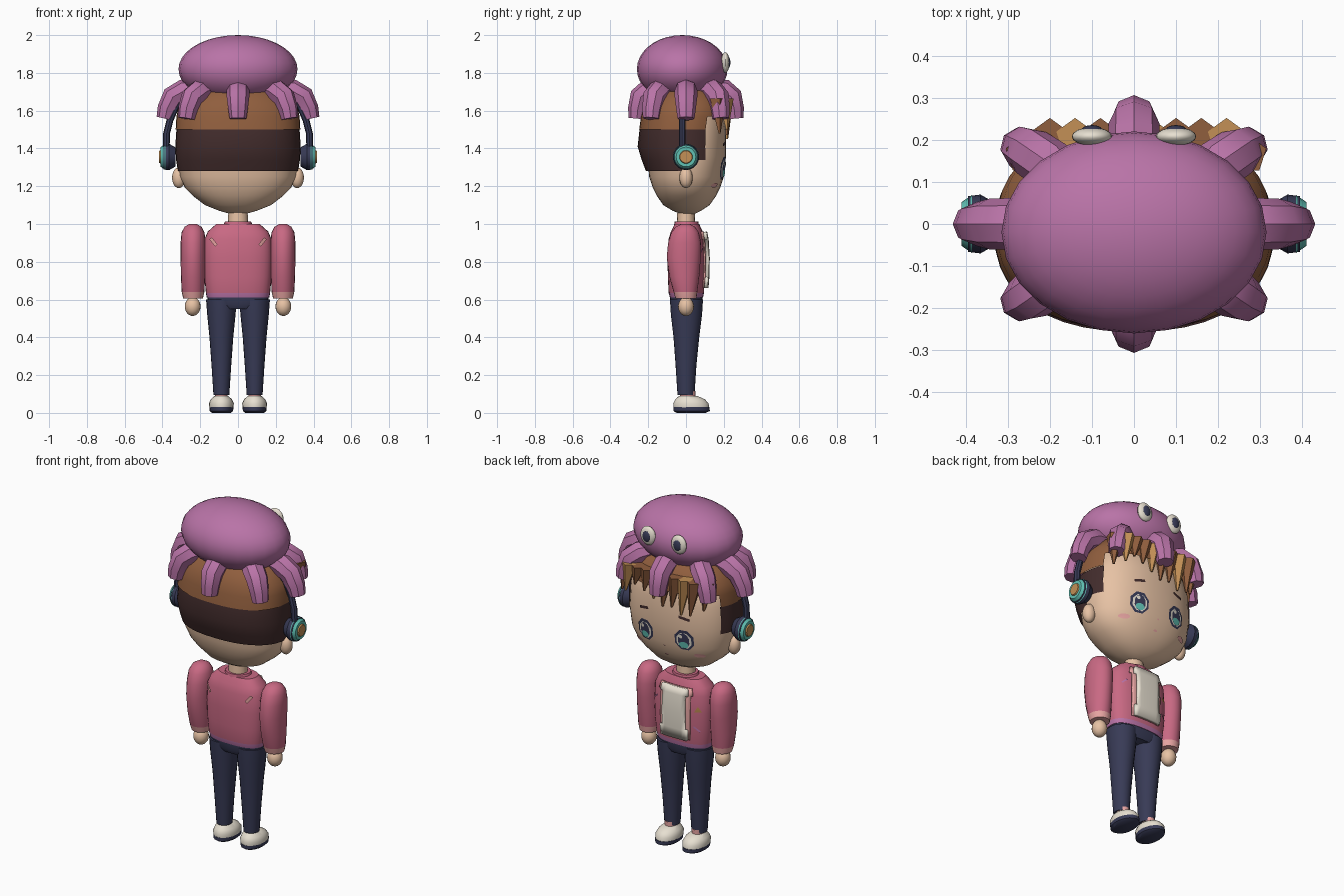
import bpy, bmesh, math
from mathutils import Vector

if "Cube" in bpy.data.objects:
    bpy.data.objects.remove(bpy.data.objects["Cube"])


def mat(name, r, g, b):
    m = bpy.data.materials.new(name)
    m.diffuse_color = (r ** 2.2, g ** 2.2, b ** 2.2, 1)
    m.use_nodes = True
    m.node_tree.nodes["Principled BSDF"].inputs["Base Color"].default_value = m.diffuse_color
    return m


PURPLE = mat("purple", .72, .45, .65)
PINK = mat("rose pink", .78, .41, .51)
PALE = mat("pale pink", .92, .65, .64)
NAVY = mat("navy", .23, .24, .34)
SKIN = mat("skin", .92, .77, .65)
BROWN = mat("brown", .56, .37, .25)
DARK = mat("dark brown", .27, .19, .19)
WHITE = mat("warm white", .92, .89, .83)
TEAL = mat("teal", .38, .75, .70)
TAN = mat("tan", .76, .56, .34)


def finish(ob, angle=40):
    bpy.ops.object.select_all(action='DESELECT')
    ob.select_set(True)
    bpy.context.view_layer.objects.active = ob
    bpy.ops.object.shade_smooth_by_angle(angle=math.radians(angle))
    return ob


def from_bmesh(name, bm, *mats, angle=40):
    me = bpy.data.meshes.new(name)
    bm.to_mesh(me)
    bm.free()
    for m in mats:
        me.materials.append(m)
    ob = bpy.data.objects.new(name, me)
    bpy.context.collection.objects.link(ob)
    return finish(ob, angle)


def rings(name, sections, mats, n=24, p=2.0, keep=None, rule=None, cx=0, thick=0):
    """Loft of rounded cross-sections (z, half width, back y, front y)."""
    bm = bmesh.new()
    loops = []
    for z, rx, y0, y1 in sections:
        loop = []
        for i in range(n):
            a = 2 * math.pi * i / n
            c, s = math.cos(a), math.sin(a)
            x = math.copysign(abs(c) ** (2 / p), c) * rx
            y = math.copysign(abs(s) ** (2 / p), s) * (y1 - y0) / 2
            loop.append(bm.verts.new((cx + x, (y0 + y1) / 2 + y, z)))
        loops.append(loop)
    for a, b in zip(loops, loops[1:]):
        for i in range(n):
            j = (i + 1) % n
            bm.faces.new((a[i], a[j], b[j], b[i]))
    if keep:
        out = [f for f in bm.faces if not keep(f.calc_center_median())]
        bmesh.ops.delete(bm, geom=out, context='FACES')
    else:
        bm.faces.new(loops[0][::-1])
        bm.faces.new(loops[-1])
    if rule:
        for f in bm.faces:
            f.material_index = rule(f.calc_center_median())
    ob = from_bmesh(name, bm, *mats)
    if thick:
        mod = ob.modifiers.new("thickness", 'SOLIDIFY')
        mod.thickness = thick
    return ob


def ball(name, loc, scale, m, seg=16):
    bm = bmesh.new()
    bmesh.ops.create_uvsphere(bm, u_segments=seg, v_segments=seg * 3 // 4, radius=1)
    for v in bm.verts:
        v.co = Vector(v.co[i] * scale[i] + loc[i] for i in range(3))
    return from_bmesh(name, bm, m)


def tube(name, pts, radii, m):
    cu = bpy.data.curves.new(name, 'CURVE')
    cu.dimensions = '3D'
    cu.bevel_depth, cu.bevel_resolution, cu.use_fill_caps = 1, 2, True
    sp = cu.splines.new('POLY')
    sp.points.add(len(pts) - 1)
    for q, co, r in zip(sp.points, pts, radii):
        q.co, q.radius = (*co, 1), r
    cu.materials.append(m)
    ob = bpy.data.objects.new(name, cu)
    bpy.context.collection.objects.link(ob)
    bpy.ops.object.select_all(action='DESELECT')
    ob.select_set(True)
    bpy.context.view_layer.objects.active = ob
    bpy.ops.object.convert(target='MESH')
    return finish(bpy.context.object)


def disc_x(name, x0, x1, z, r0, r1, m):
    """Round drum lying along x."""
    bm = bmesh.new()
    bmesh.ops.create_cone(bm, cap_ends=True, segments=20, radius1=r0, radius2=r1, depth=1)
    for v in bm.verts:
        v.co = Vector((x0 + (v.co.z + .5) * (x1 - x0), v.co.y, z + v.co.x))
    bmesh.ops.recalc_face_normals(bm, faces=bm.faces)
    return from_bmesh(name, bm, m)


# head
HEAD = [(1.05, .03, -.02, .04), (1.07, .10, -.07, .08), (1.10, .175, -.12, .125),
        (1.15, .24, -.155, .16), (1.19, .28, -.175, .18), (1.25, .308, -.195, .20),
        (1.36, .322, -.205, .212), (1.5, .312, -.205, .212), (1.62, .27, -.18, .19),
        (1.7, .15, -.1, .1)]
rings("head", HEAD, [SKIN], 40, 2.3)
rings("neck", [(.97, .055, -.05, .05), (1.09, .05, -.045, .045)], [SKIN], 16)


def face_y(x, z):
    for a, b in zip(HEAD, HEAD[1:]):
        if a[0] <= z <= b[0]:
            t = (z - a[0]) / (b[0] - a[0])
            _, rx, y0, y1 = (u + (v - u) * t for u, v in zip(a, b))
            return (y0 + y1) / 2 + (y1 - y0) / 2 * (1 - abs(x / rx) ** 2.3) ** (1 / 2.3)


def torso_y(x, z):
    return .098 * (1 - abs(x / .18) ** 2.6) ** (1 / 2.6)


def plate(name, x, z, w, h, m, lift, n=12, tilt=0, surf=face_y, side=1):
    """Thin painted patch following a surface."""
    bm = bmesh.new()

    def put(dx, dz):
        px, pz = x + dx * math.cos(tilt) - dz * math.sin(tilt), z + dx * math.sin(tilt) + dz * math.cos(tilt)
        return bm.verts.new((px, side * (surf(px, pz) + lift), pz))
    c = put(0, 0)
    ring = [put(w * math.cos(a), h * math.sin(a)) for a in
            [2 * math.pi * (i + .5) / n for i in range(n)]]
    for i in range(n):
        f = bm.faces.new((c, ring[i], ring[i - 1]))
        f.normal_update()
        if f.normal.y * side < 0:
            f.normal_flip()
    return from_bmesh(name, bm, m)


# facial features
for s in (1, -1):
    plate("eye_outline", s * .125, 1.295, .058, .064, NAVY, .004, 8)
    plate("eye_white", s * .125, 1.292, .045, .05, WHITE, .006, 8)
    plate("iris", s * .125, 1.292, .033, .047, NAVY, .008, 10)
    plate("iris_glow", s * .125, 1.268, .027, .02, TEAL, .010, 10)
    plate("eye_shine", s * .125 + .014, 1.318, .011, .011, WHITE, .011, 8)
    plate("eyebrow", s * .13, 1.425, .045, .011, DARK, .005, 4, -s * .2)
    plate("cheek_blush", s * .195, 1.205, .03, .013, PALE, .005, 10)
    ball("ear", (s * .313, 0, 1.245), (.036, .035, .055), SKIN)
plate("nose", 0, 1.235, .006, .005, PALE, .005, 6)
plate("mouth", 0, 1.175, .014, .006, PALE, .005, 6)

# hair: dark sides and back, brown cap, pointed fringe
rings("hair_back", [(1.28, .318, -.212, .2), (1.34, .328, -.235, .215), (1.41, .332, -.256, .22),
                    (1.5, .326, -.246, .22)], [DARK], 40, 2.3,
      keep=lambda c: c.y < .1 and (c.z > 1.37 or c.y < 0))
rings("hair_cap", [(1.5, .330, -.248, .215), (1.57, .326, -.238, .225), (1.62, .315, -.225, .225),
                   (1.7, .25, -.18, .18), (1.74, .1, -.1, .1)], [BROWN], 40, 2.4,
      keep=lambda c: c.y < .1 or c.z > 1.57)
for i, (x, tip) in enumerate([(.27, 1.48), (.22, 1.50), (.16, 1.55), (.10, 1.53), (.04, 1.50), (-.02, 1.47),
                              (-.08, 1.48), (-.14, 1.45), (-.20, 1.46), (-.26, 1.49)]):
    bm = bmesh.new()
    bmesh.ops.create_cone(bm, cap_ends=True, segments=5, radius1=.006, radius2=.047, depth=1)
    for v in bm.verts:
        t = v.co.z + .5
        v.co = Vector((x + v.co.x + (1 - t) * .02, v.co.y + (.205 if abs(x) < .24 else .165) + (1 - t) * .012,
                       tip + t * (1.665 - tip)))
    from_bmesh("fringe_lock", bm, TAN if i % 3 == 1 else BROWN, angle=20)

# octopus hat
ball("hat_body", (0, -.02, 1.82), (.315, .24, .18), PURPLE, 24)
for k in range(8):
    c, s = math.cos(k * math.pi / 4), math.sin(k * math.pi / 4)
    path = [(.2, .12, 1.72), (.285, .2, 1.705), (.345, .24, 1.672), (.375, .255, 1.61), (.387, .26, 1.558)]
    tube("hat_tentacle", [(a * c, b * s, z) for a, b, z in path], [.05, .062, .06, .052, .045], PURPLE)
for s in (1, -1):
    ball("hat_eye", (s * .1, .208, 1.855), (.048, .022, .055), WHITE)
    ball("hat_pupil", (s * .1, .222, 1.855), (.026, .013, .033), NAVY)

# headphones
band = [(.38, 1.4), (.378, 1.48), (.36, 1.55), (.325, 1.63), (.25, 1.7), (.1, 1.75)]
band = band + [(-x, z) for x, z in band[::-1]]
tube("headphone_band", [(x, -.02, z) for x, z in band], [.018] * len(band), NAVY)
for s in (1, -1):
    disc_x("headphone_cushion", s * .33, s * .365, 1.355, .05, .07, NAVY)
    disc_x("headphone_cup", s * .365, s * .395, 1.355, .07, .066, NAVY)
    disc_x("headphone_shell", s * .385, s * .41, 1.355, .069, .052, TEAL)
    disc_x("headphone_badge", s * .408, s * .417, 1.355, .036, .032, TAN)

# sweater, open front and shirt
BODY = [(.61, .165, -.085, .09), (.635, .17, -.092, .095), (.72, .178, -.096, .1), (.82, .181, -.098, .102),
        (.92, .177, -.092, .096), (.96, .16, -.08, .088), (1.0, .115, -.06, .07)]
rings("sweater", BODY, [PINK, PURPLE], 32, 2.6, rule=lambda c: int(c.z < .63))
rings("collar", [(.985, .08, -.065, .07), (1.012, .07, -.06, .065)], [PINK], 20)
for nm, grow, w, m in (("sweater_lapel", .008, .098, PALE), ("shirt_front", .024, .08, WHITE)):
    rings(nm, [(z, rx + grow, y0, y1 + grow) for z, rx, y0, y1 in
               [(.66,) + BODY[1][1:]] + BODY[2:6]], [m], 72, 2.6,
          keep=lambda c, w=w: abs(c.x) < w and c.y > 0, thick=grow)
plate("triangle_patch", -.135, .84, .022, .022, TAN, .006, 3, math.pi / 6, torso_y)
plate("stripe_patch", -.13, .73, .03, .006, PURPLE, .008, 4, .7, torso_y)
plate("stripe_patch", .135, .86, .025, .006, PURPLE, .008, 4, -.7, torso_y)
for s in (1, -1):
    plate("back_mark", s * .13, .905, .034, .012, PALE, .007, 4, s * .9, torso_y, -1)

# arms, legs and feet
for s in (1, -1):
    rings("sleeve", [(.605, .052, -.055, .055), (.64, .06, -.066, .06), (.72, .064, -.088, .07),
                     (.82, .066, -.102, .078), (.90, .066, -.095, .08), (.955, .061, -.078, .068),
                     (.985, .045, -.055, .048), (1.0, .02, -.025, .02)], [PINK, PALE], 20,
          rule=lambda c: int(c.z < .63), cx=s * .238)
    ball("hand", (s * .24, 0, .563), (.042, .042, .05), SKIN)
    rings("trouser_leg", [(.095, .042, -.045, .045), (.25, .052, -.055, .055), (.4, .063, -.066, .07),
                          (.52, .075, -.08, .085), (.6, .081, -.085, .09)], [NAVY], 20, cx=s * .088)
    rings("sock", [(.06, .032, -.03, .05), (.115, .034, -.032, .05)], [PALE], 16, cx=s * .088)
    rings("shoe", [(.022, .063, -.064, .122), (.05, .066, -.068, .12), (.072, .056, -.056, .1),
                   (.09, .036, -.036, .06)], [WHITE], 20, cx=s * .088)
    rings("sole", [(0, .05, -.05, .105), (.01, .062, -.066, .126), (.03, .064, -.066, .125)],
          [NAVY], 20, cx=s * .088)
rings("hips", [(.55, .10, -.07, .075), (.575, .158, -.083, .086), (.62, .163, -.085, .088)], [NAVY], 28, 2.6)
